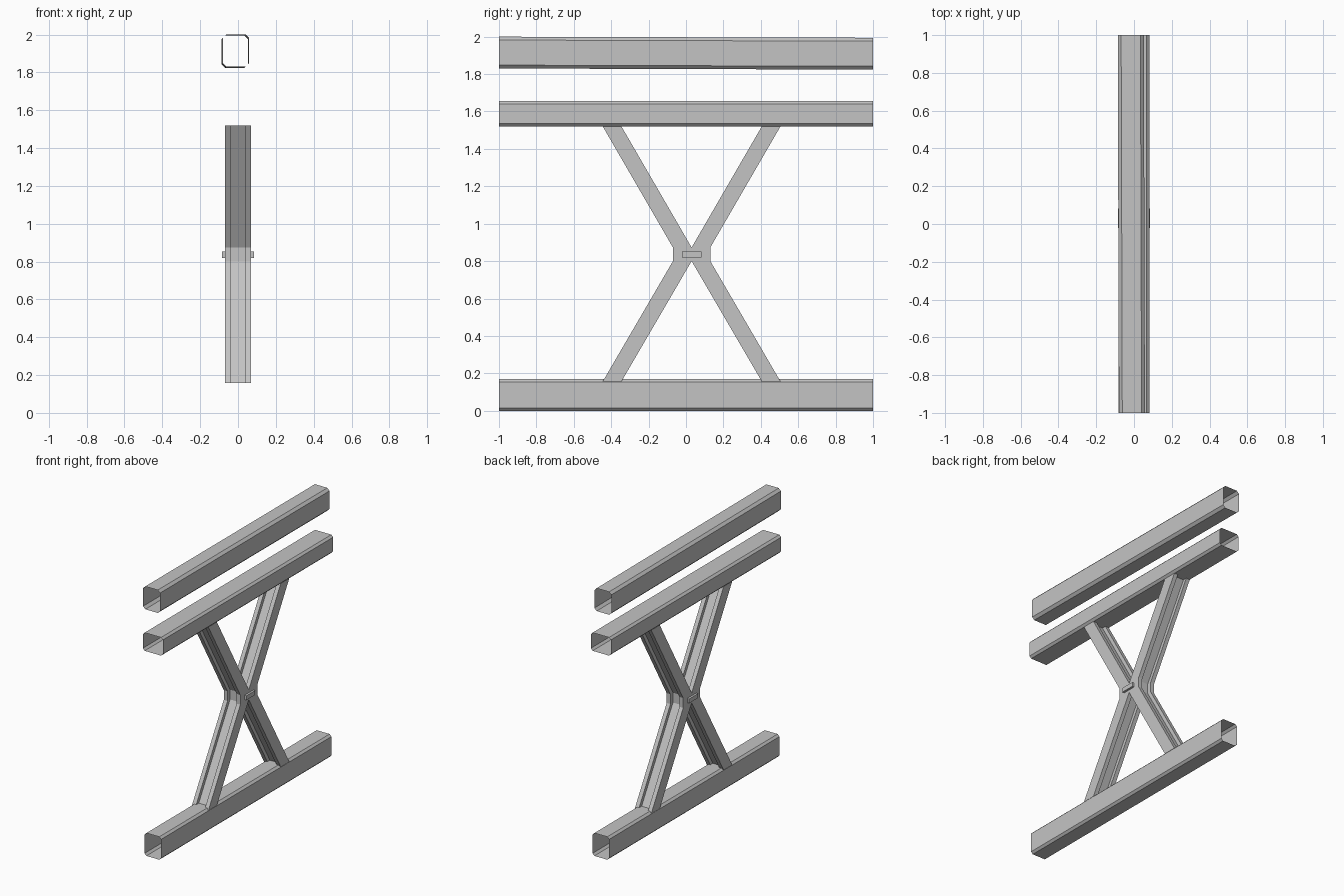
import bpy
import bmesh

cube = bpy.data.objects.get("Cube")
if cube:
    bpy.data.objects.remove(cube, do_unlink=True)

steel = bpy.data.materials.new("grey steel")
steel.use_nodes = True
grey = (0.55, 0.55, 0.55, 1)
steel.diffuse_color = grey
steel.node_tree.nodes["Principled BSDF"].inputs["Base Color"].default_value = grey


def finish(name, bm, fix_normals=True):
    if fix_normals:
        bmesh.ops.recalc_face_normals(bm, faces=bm.faces)
    mesh = bpy.data.meshes.new(name)
    bm.to_mesh(mesh)
    bm.free()
    mesh.materials.append(steel)
    obj = bpy.data.objects.new(name, mesh)
    bpy.context.collection.objects.link(obj)
    return obj


def tube(name, x0, x1, z0, z1, cut, drift=(0, 0)):
    """Open thin-walled tube along y with chamfered corners."""
    ring = [(x0 + cut, z0), (x1 - cut, z0), (x1, z0 + cut), (x1, z1 - cut),
            (x1 - cut, z1), (x0 + cut, z1), (x0, z1 - cut), (x0, z0 + cut)]
    bm = bmesh.new()
    front = [bm.verts.new((x, -1, z)) for x, z in ring]
    back = [bm.verts.new((x + drift[0], 1, z + drift[1])) for x, z in ring]
    for i in range(len(ring)):
        j = (i + 1) % len(ring)
        bm.faces.new((front[i], front[j], back[j], back[i]))
    return finish(name, bm, fix_normals=False)


def plate(name, outline, x0, x1):
    """Solid plate: a (y, z) outline extruded along x."""
    bm = bmesh.new()
    face = bm.faces.new([bm.verts.new((x0, y, z)) for y, z in outline])
    grown = bmesh.ops.extrude_face_region(bm, geom=[face])["geom"]
    verts = [v for v in grown if isinstance(v, bmesh.types.BMVert)]
    bmesh.ops.translate(bm, verts=verts, vec=(x1 - x0, 0, 0))
    return finish(name, bm)


# Horizontal tubes
tube("top_rail", -0.08, 0.058, 1.83, 2.0, 0.018, drift=(-0.006, -0.006))
tube("upper_beam", -0.082, 0.082, 1.52, 1.655, 0.015)
tube("base_beam", -0.068, 0.068, 0, 0.17, 0.015)

# Crossed brace: H-section made of two outer plates and a recessed web
MID_Y = 0.03
TOP, BOTTOM = 1.52, 0.157
WAIST_HIGH, WAIST_LOW = 0.873, 0.80
SPREAD, WIDTH = 0.375, 0.10


def bent_bar(inset):
    """One bent half of the brace, measured from its middle line."""
    inner, outer = -inset, inset - WIDTH
    return [(inner, WAIST_HIGH), (inner - SPREAD, TOP),
            (outer - SPREAD, TOP), (outer, WAIST_HIGH),
            (outer, WAIST_LOW), (outer - SPREAD, BOTTOM),
            (inner - SPREAD, BOTTOM), (inner, WAIST_LOW)]


half = bent_bar(0)
cross = half + [(-y, z) for y, z in reversed(half[1:-1])]
cross = [(y + MID_Y, z) for y, z in cross]
plate("brace_plate_left", cross, 0.037, 0.068)
plate("brace_plate_right", cross, -0.068, -0.037)

for side, name in ((1, "brace_web_front"), (-1, "brace_web_back")):
    web = [(side * y + MID_Y, z) for y, z in bent_bar(0.03)]
    plate(name, web, -0.037, 0.037)

# Flat pin through the crossing
pin = [(-0.022, 0.82), (0.082, 0.82), (0.082, 0.852), (-0.022, 0.852)]
plate("crossing_pin", pin, -0.084, 0.084)
